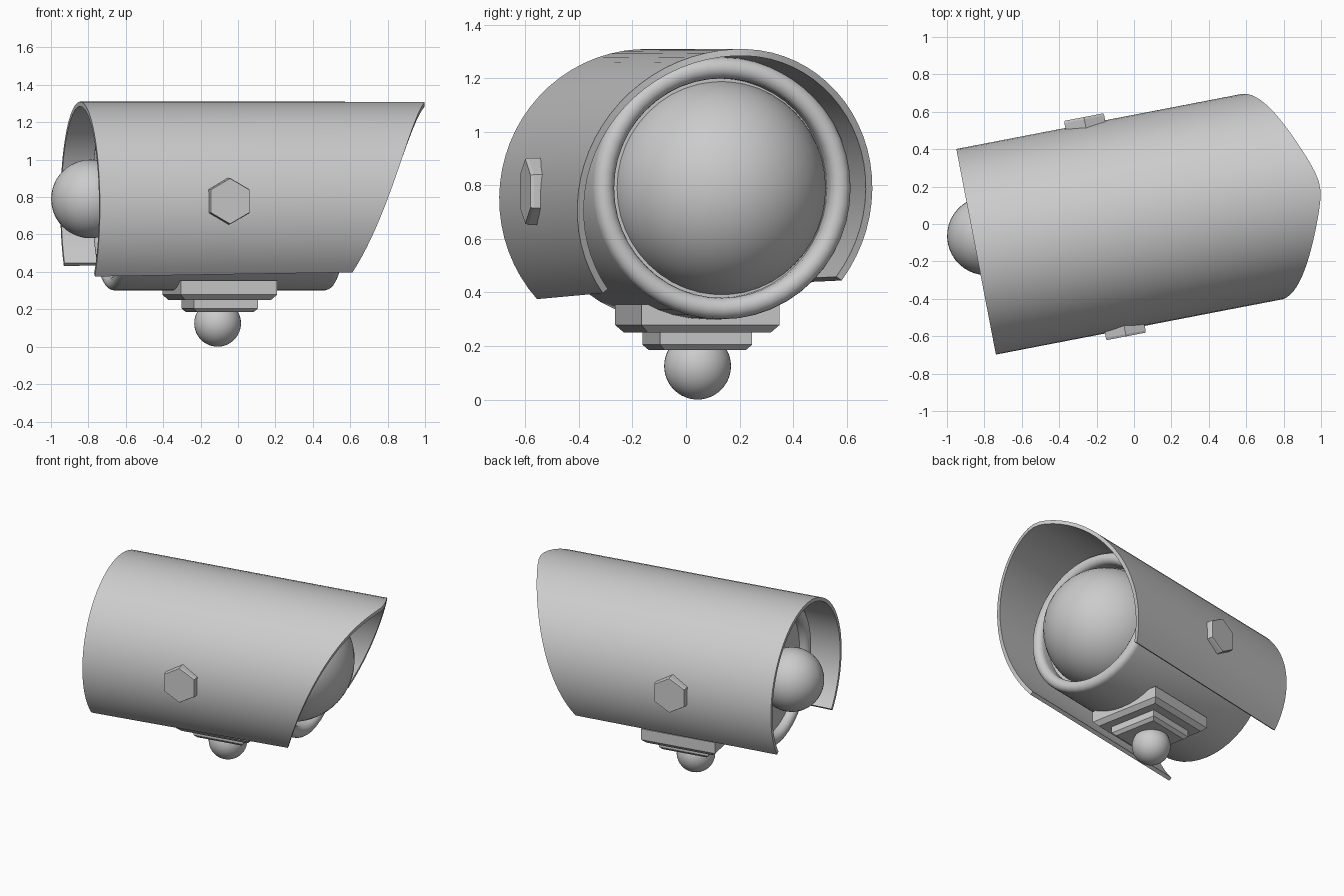
import bpy, bmesh, math
from math import sin, cos, radians
from mathutils import Matrix

if "Cube" in bpy.data.objects:
    bpy.data.objects.remove(bpy.data.objects["Cube"])

YAW = radians(10.9)   # whole camera is turned slightly; parts are built along local x
HOOD_V = 0.014        # sideways offsets of hood and body axes
BODY_V = 0.045


def finish(name, bm, smooth=True):
    bmesh.ops.recalc_face_normals(bm, faces=bm.faces)
    me = bpy.data.meshes.new(name)
    bm.to_mesh(me)
    bm.free()
    ob = bpy.data.objects.new(name, me)
    ob.rotation_euler.z = YAW
    bpy.context.collection.objects.link(ob)
    if smooth:
        bpy.ops.object.select_all(action='DESELECT')
        ob.select_set(True)
        bpy.context.view_layer.objects.active = ob
        bpy.ops.object.shade_smooth_by_angle(angle=radians(35))
    return ob


def ball(name, loc, r):
    bm = bmesh.new()
    bmesh.ops.create_uvsphere(bm, u_segments=40, v_segments=24, radius=r,
                              matrix=Matrix.Translation(loc))
    return finish(name, bm)


def stacked(name, rings):
    """Solid skinned through a list of equal-length point rings."""
    bm = bmesh.new()
    vs = [[bm.verts.new(p) for p in ring] for ring in rings]
    n = len(vs[0])
    for a, b in zip(vs, vs[1:]):
        for i in range(n):
            j = (i + 1) % n
            bm.faces.new((a[i], a[j], b[j], b[i]))
    bm.faces.new(vs[0])
    bm.faces.new(vs[-1])
    return bm


# Sun hood: open-bottomed tube whose front edge sweeps back from the top
def build_hood(r_out=0.56, thick=0.025, zc=0.75, n=48):
    bm = bmesh.new()
    back, front = (-42.0, 214.6), (-39.0, 213.0)
    rows = []
    for i in range(n + 1):
        t = i / n
        row = []
        for r, (a0, a1), is_front in ((r_out, back, 0), (r_out, front, 1),
                                      (r_out - thick, front, 1), (r_out - thick, back, 0)):
            deg = a0 + (a1 - a0) * t
            a = radians(deg)
            sweep = math.hypot(deg - 90, 8) - 8
            x = 1.015 - 0.0039 * sweep if is_front else -0.857
            row.append(bm.verts.new((x, HOOD_V - r * cos(a), zc + r * sin(a))))
        rows.append(row)
    for a, b in zip(rows, rows[1:]):
        for i in range(4):
            j = (i + 1) % 4
            bm.faces.new((a[i], a[j], b[j], b[i]))
    bm.faces.new(rows[0])
    bm.faces.new(rows[-1])
    return finish("sun_hood", bm)


build_hood()

# Camera body: turned profile with a rounded rim at each end
ZB = 0.79
R_RIM, R_MID = 0.04, 0.45


def rim(x, start, end):
    angles = [radians(start + (end - start) * i / 8) for i in range(9)]
    return [(x + R_RIM * cos(a), R_MID + R_RIM * sin(a)) for a in angles]


profile = [(-0.64, 0.41)] + rim(-0.66, 270, 90) + rim(0.475, 90, -90) + [(0.42, 0.41)]
rings = [[(x, BODY_V + r * cos(2 * math.pi * i / 48), ZB + r * sin(2 * math.pi * i / 48))
          for i in range(48)] for x, r in profile]
finish("camera_body", stacked("camera_body", rings))

# Lens dome and rear knob
ball("lens_dome", (0.36, BODY_V + 0.01, ZB), 0.403)
ball("rear_knob", (-0.787, 0.087, ZB), 0.21)

# Hexagonal side bolts
for v0, side, label in ((-0.582, -1, "near"), (0.612, 1, "far")):
    rings = []
    for d, r in ((-0.10, 0.125), (-0.012, 0.125), (0.0, 0.121)):
        rings.append([(-0.155 + r * sin(radians(60 * k)), v0 + side * d,
                       0.778 + r * cos(radians(60 * k))) for k in range(6)])
    finish(label + "_side_bolt", stacked("bolt", rings), smooth=False)


# Mounting plates with chamfered lower edges
def plate(name, half, z0, z1, chamfer):
    rings = []
    for z, h in ((z0, half - chamfer), (z0 + chamfer, half), (z1, half)):
        rings.append([(-0.088 + sx * h, 0.06 + sy * h, z)
                      for sx, sy in ((-1, -1), (1, -1), (1, 1), (-1, 1))])
    finish(name, stacked(name, rings), smooth=False)


plate("upper_mount_plate", 0.262, 0.25, 0.355, 0.028)
plate("lower_mount_plate", 0.175, 0.185, 0.255, 0.02)

# Swivel ball
ball("swivel_ball", (-0.099, 0.063, 0.125), 0.125)
